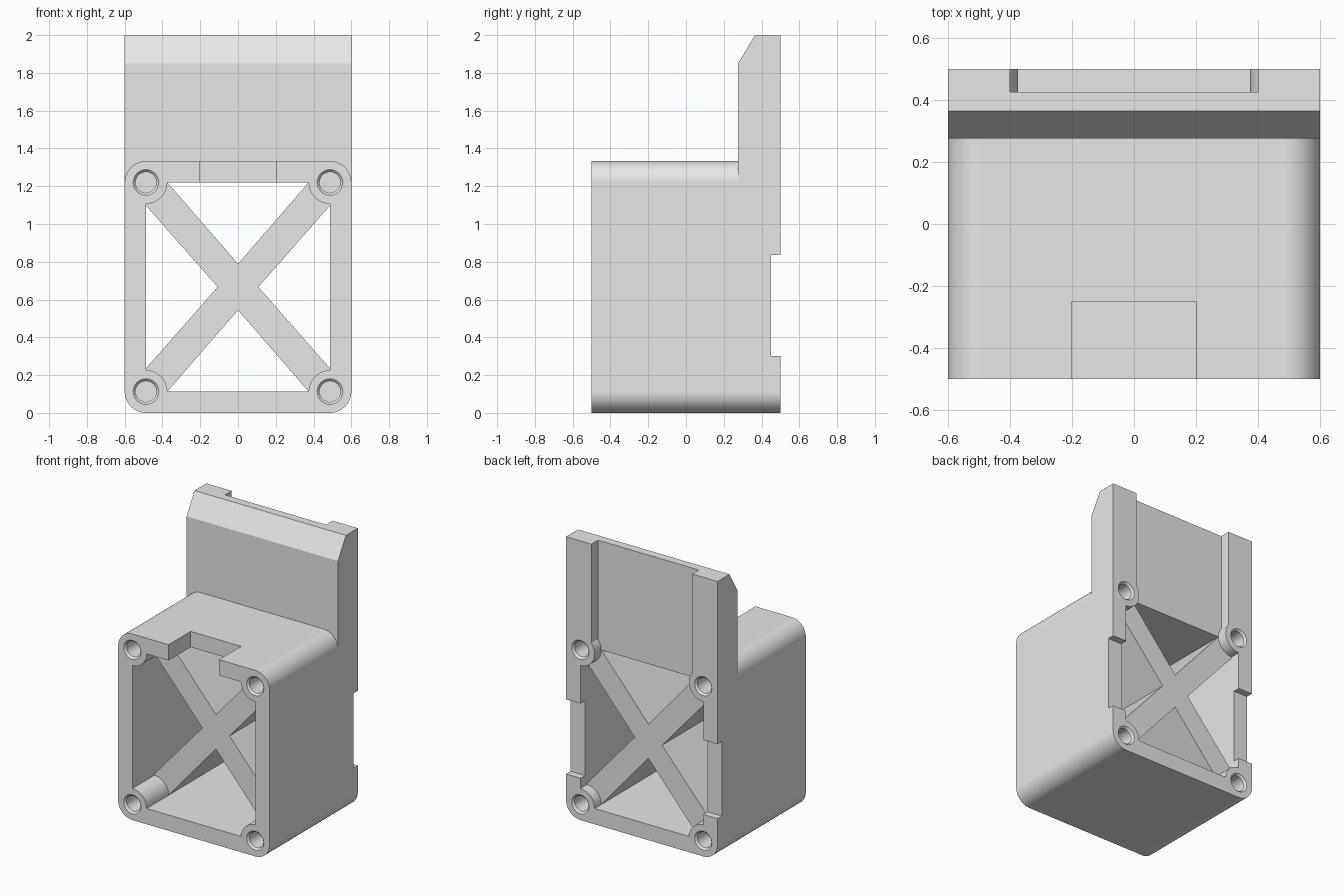
import bpy, bmesh, math
from mathutils import Vector

if "Cube" in bpy.data.objects:
    bpy.data.objects.remove(bpy.data.objects["Cube"], do_unlink=True)

W, R, TOP = 0.6, 0.113, 1.333        # half width, corner radius, housing height
CX, Z0, Z1 = W - R, R, TOP - R       # screw boss centres
MID = (Z0 + Z1) / 2
ARM_FRONT, ARM_BACK = -0.25, 0.425   # depth range of the cross brace

grey = bpy.data.materials.new("light_grey")
grey.use_nodes = True
grey.diffuse_color = (0.8, 0.8, 0.8, 1)
grey.node_tree.nodes["Principled BSDF"].inputs["Base Color"].default_value = grey.diffuse_color


def add_object(name, bm):
    bmesh.ops.recalc_face_normals(bm, faces=bm.faces)
    mesh = bpy.data.meshes.new(name)
    bm.to_mesh(mesh)
    bm.free()
    mesh.materials.append(grey)
    obj = bpy.data.objects.new(name, mesh)
    bpy.context.collection.objects.link(obj)
    return obj


def prism(name, outline, lo, hi, along="y"):
    """Extrude an outline: (x, z) along y, or (y, z) along x."""
    bm = bmesh.new()
    place = (lambda a, b: (a, lo, b)) if along == "y" else (lambda a, b: (lo, a, b))
    face = bm.faces.new([bm.verts.new(place(a, b)) for a, b in outline])
    grown = bmesh.ops.extrude_face_region(bm, geom=[face])["geom"]
    step = Vector((0, hi - lo, 0) if along == "y" else (hi - lo, 0, 0))
    bmesh.ops.translate(bm, vec=step, verts=[v for v in grown if isinstance(v, bmesh.types.BMVert)])
    return add_object(name, bm)


def rect(a0, a1, b0, b1):
    return [(a0, b0), (a1, b0), (a1, b1), (a0, b1)]


def arc(cx, cz, start, end, steps=12):
    angles = [math.radians(start + (end - start) * i / steps) for i in range(steps + 1)]
    return [(cx + R * math.cos(t), cz + R * math.sin(t)) for t in angles]


def combine(target, other, operation):
    mod = target.modifiers.new(operation.lower(), "BOOLEAN")
    mod.operation, mod.solver, mod.object = operation, "EXACT", other
    bpy.context.view_layer.objects.active = target
    bpy.ops.object.modifier_apply(modifier=mod.name)
    bpy.data.objects.remove(other, do_unlink=True)


def cut(cutter):
    combine(housing, cutter, "DIFFERENCE")


def screw_hole(x, z, face_y, inward):
    """Blind round hole with a small chamfered mouth."""
    bm = bmesh.new()
    rings = []
    for depth, radius in ((-0.013, 0.081), (0.013, 0.055), (0.25, 0.055)):
        rings.append([bm.verts.new((x + radius * math.cos(t), face_y + inward * depth,
                                    z + radius * math.sin(t)))
                      for t in (math.tau * i / 32 for i in range(32))])
    for near, far in zip(rings, rings[1:]):
        for i in range(32):
            j = (i + 1) % 32
            bm.faces.new((near[i], near[j], far[j], far[i]))
    bm.faces.new(rings[0])
    bm.faces.new(rings[-1])
    return add_object("hole_cutter", bm)


# Housing block with rounded long edges
housing = prism("bracket_housing",
                arc(CX, Z0, -90, 0) + arc(CX, Z1, 0, 90)
                + arc(-CX, Z1, 90, 180) + arc(-CX, Z0, 180, 270), -0.5, 0.5)

# Tall back plate with a chamfered top edge
plate = prism("back_plate", [(0.275, MID), (0.5, MID), (0.5, 2), (0.365, 2), (0.275, 1.85)],
              -W, W, along="x")
combine(housing, plate, "UNION")

# Four triangular windows that leave the diagonal cross brace
slope = (Z1 - Z0) / (2 * CX)
gap_z = 0.1225
gap_x = gap_z / slope
tip_x = CX - R
tip_z = slope * (CX - gap_x)
for s in (-1, 1):
    edge = Z1 if s > 0 else Z0
    cut(prism("window_cutter", [(-tip_x, edge), (tip_x, edge), (0, MID + s * gap_z)], -0.7, 0.7))
    cut(prism("window_cutter", [(s * CX, MID - tip_z), (s * CX, MID + tip_z),
                                (s * gap_x, MID)], -0.7, 0.7))

# Front pocket, leaving round bosses in the corners
lower = arc(-CX, Z0, 90, 0) + arc(CX, Z0, 180, 90)
cut(prism("pocket_cutter", lower + arc(CX, Z1, 270, 180) + arc(-CX, Z1, 0, -90),
          -0.7, ARM_FRONT))

# Back pocket, running up into the slot between the two rails
slot = 0.4
lift = math.degrees(math.acos((CX - slot) / R))
cut(prism("pocket_cutter", lower + arc(CX, Z1, 270, 180 - lift) + [(slot, 2.2), (-slot, 2.2)]
          + arc(-CX, Z1, lift, -90), ARM_BACK, 0.7))

# Notches in the front top edge and across the back rails
cut(prism("notch_cutter", rect(-0.2, 0.2, Z1 - 0.02, 1.5), -0.7, -0.25))
cut(prism("notch_cutter", rect(0.45, 0.7, 0.3, 0.835), -0.8, 0.8, along="x"))

# Screw holes in both ends of every boss
for x in (-CX, CX):
    for z in (Z0, Z1):
        cut(screw_hole(x, z, -0.5, 1))
        cut(screw_hole(x, z, 0.5, -1))

# Smooth rounds, crisp edges
bpy.ops.object.select_all(action="DESELECT")
housing.select_set(True)
bpy.context.view_layer.objects.active = housing
bpy.ops.object.shade_smooth_by_angle(angle=math.radians(25))
weighted = housing.modifiers.new("flat_faces", "WEIGHTED_NORMAL")
weighted.keep_sharp = True
